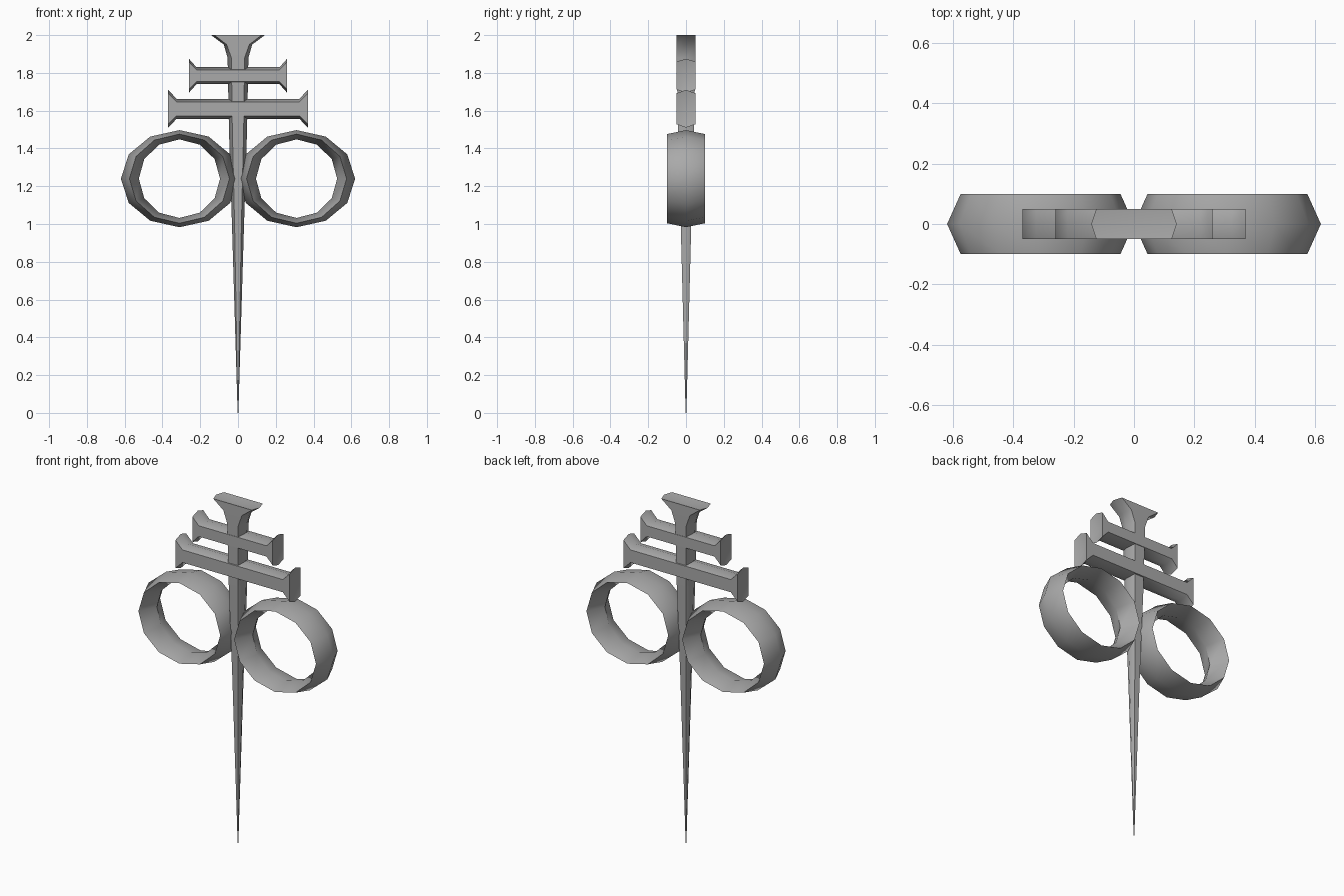
import bpy, bmesh, math
from mathutils import Vector

if "Cube" in bpy.data.objects:
    bpy.data.objects.remove(bpy.data.objects["Cube"])

metal = bpy.data.materials.new("grey_metal")
metal.use_nodes = True
GREY = (0.4, 0.4, 0.4, 1)
metal.diffuse_color = GREY
metal.node_tree.nodes["Principled BSDF"].inputs["Base Color"].default_value = GREY


def finish(name, bm, angle):
    bmesh.ops.recalc_face_normals(bm, faces=bm.faces)
    mesh = bpy.data.meshes.new(name)
    bm.to_mesh(mesh)
    bm.free()
    mesh.materials.append(metal)
    ob = bpy.data.objects.new(name, mesh)
    bpy.context.collection.objects.link(ob)
    bpy.ops.object.select_all(action='DESELECT')
    ob.select_set(True)
    bpy.context.view_layer.objects.active = ob
    bpy.ops.object.shade_smooth_by_angle(angle=math.radians(angle))
    return ob


def bridge(bm, a, b):
    n = len(a)
    for i in range(n):
        bm.faces.new((a[i], a[(i + 1) % n], b[(i + 1) % n], b[i]))


def hex_bar(name, stations, place, dish):
    """Six-sided bar: stations are (distance, half width, shoulder, half depth)."""
    bm = bmesh.new()
    loops = []
    for t, w, s, d in stations:
        pts = [(w, 0), (s, d), (-s, d), (-w, 0), (-s, -d), (s, -d)]
        loops.append([bm.verts.new(place(t, u, v)) for u, v in pts])
    for a, b in zip(loops, loops[1:]):
        bridge(bm, a, b)
    # dished end caps
    for loop, t, depth in ((loops[0], stations[0][0], dish[0]),
                           (loops[-1], stations[-1][0], dish[1])):
        mid = bm.verts.new(place(t + depth, 0, 0))
        for i in range(6):
            bm.faces.new((loop[i], loop[(i + 1) % 6], mid))
    return finish(name, bm, 50)


# tapering shaft with a flared cap
hex_bar("shaft", [(0.0, 0.002, 0.001, 0.002), (1.0, 0.032, 0.018, 0.028),
                  (1.5, 0.048, 0.03, 0.042), (1.88, 0.055, 0.035, 0.05),
                  (1.95, 0.075, 0.06, 0.05), (2.0, 0.142, 0.125, 0.05)],
        lambda t, u, v: Vector((u, v, t)), (0.0, -0.015))

# two crossbars with flared ends
for name, z, half, neck, body, flare in (("lower_crossbar", 1.61, 0.37, 0.325, 0.053, 0.1),
                                         ("upper_crossbar", 1.785, 0.26, 0.22, 0.045, 0.09)):
    side = [(half, flare, flare * 0.82, 0.05), (neck, body, body * 0.7, 0.05)]
    stations = [(-t, w, s, d) for t, w, s, d in side] + side[::-1]
    hex_bar(name, stations, lambda t, u, v, z=z: Vector((t, v, z + u)), (0.02, -0.02))

# pair of twelve-sided rings with a diamond section
SECTION = [(0.31, 0.257, 0), (0.265, 0.236, 0.1), (0.215, 0.208, 0), (0.265, 0.236, -0.1)]
for name, x in (("left_ring", 0.31), ("right_ring", -0.31)):
    bm = bmesh.new()
    loops = []
    for i in range(12):
        a = math.tau * i / 12
        loops.append([bm.verts.new((x + rx * math.cos(a), y, 1.24 + rz * math.sin(a)))
                      for rx, rz, y in SECTION])
    for a, b in zip(loops, loops[1:] + loops[:1]):
        bridge(bm, a, b)
    finish(name, bm, 50)
